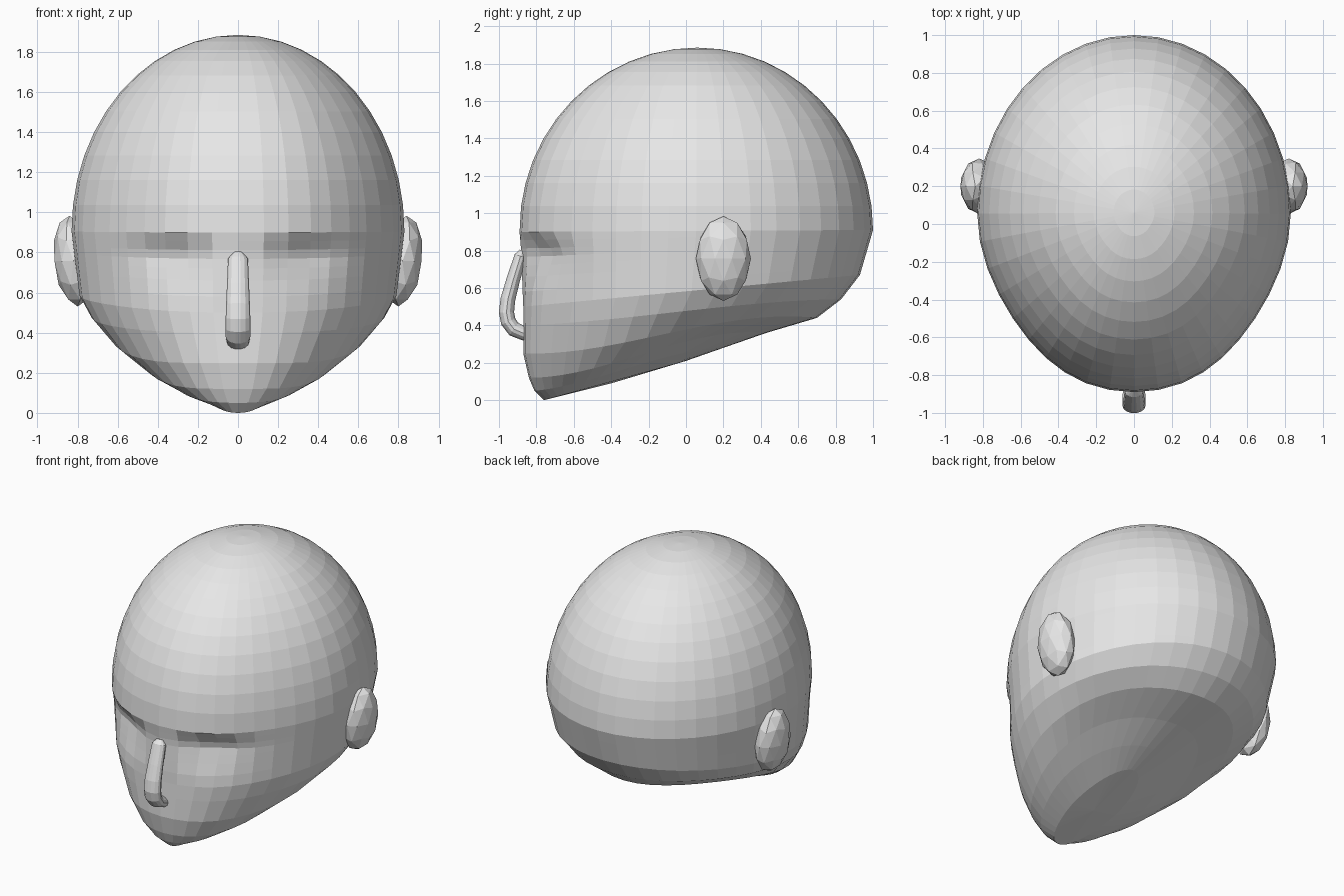
import bpy, bmesh, math
from mathutils import Vector

cube = bpy.data.objects.get("Cube")
if cube:
    bpy.data.objects.remove(cube, do_unlink=True)

clay = bpy.data.materials.new("grey_clay")
clay.diffuse_color = (0.8, 0.8, 0.8, 1)
clay.use_nodes = True
clay.node_tree.nodes["Principled BSDF"].inputs["Base Color"].default_value = (0.8, 0.8, 0.8, 1)


def add_object(name, bm):
    """Turn a bmesh into a flat-shaded object in the scene."""
    bmesh.ops.recalc_face_normals(bm, faces=bm.faces)
    mesh = bpy.data.meshes.new(name)
    bm.to_mesh(mesh)
    bm.free()
    mesh.materials.append(clay)
    obj = bpy.data.objects.new(name, mesh)
    bpy.context.scene.collection.objects.link(obj)
    return obj


def skin(bm, rows):
    """Join neighbouring rings of vertices with quads."""
    for low, high in zip(rows, rows[1:]):
        for i in range(len(low)):
            j = (i + 1) % len(low)
            bm.faces.new((low[i], low[j], high[j], high[i]))


def eye_dent(x, z):
    """Depth of the eye socket: sharp under the brow, fading into the cheek."""
    if z >= 0.895 or z < 0.55:
        return 0
    across = math.exp(-((abs(x) - 0.33) / 0.19) ** 2)
    down = (0.9 - z) / 0.11 if z > 0.79 else (z - 0.55) / 0.24
    return 0.08 * across * min(1, down)


def loft(name, rings, bottom, top, sides):
    """Skin egg-shaped rings, each tilted from its front point to its back point."""
    bm = bmesh.new()
    rows = []
    for y_front, z_front, y_back, z_back, half_width, lift in rings:
        row = []
        for i in range(sides):
            a = math.tau * i / sides
            t = (1 - math.cos(a)) / 2
            front = max(0, math.cos(a)) ** 2
            # Narrow the temples a little, lift the jaw's back corners
            x = half_width * math.sin(a) * (1 - 0.2 * front * (1 - front))
            y = y_front + (y_back - y_front) * t
            z = z_front + (z_back - z_front) * t + lift * (t - 0.4) * math.sin(a) ** 2
            if front > 0.1:
                y += eye_dent(x, z)
            row.append(bm.verts.new((x, y, z)))
        rows.append(row)
    skin(bm, rows)
    for row, tip in ((rows[0], bottom), (rows[-1], top)):
        v = bm.verts.new(tip)
        for i in range(sides):
            bm.faces.new((row[i], row[(i + 1) % sides], v))
    return add_object(name, bm)


# Head: jaw rings tilt up towards the back, skull rings lie level
jaw = [
    (-0.76, 0.0, 0.0, 0.21, 0.16, 0),
    (-0.81, 0.05, 0.2, 0.28, 0.33, 0.08),
    (-0.84, 0.12, 0.43, 0.36, 0.47, 0.15),
    (-0.87, 0.25, 0.7, 0.44, 0.62, 0.15),
    (-0.87, 0.4, 0.83, 0.54, 0.73, 0.05),
    (-0.87, 0.5, 0.93, 0.67, 0.79, 0),
]
face = [(-0.87 - 0.02 * t, 0.5 + 0.4 * t, 0.93 + 0.07 * t, 0.67 + 0.24 * t, 0.79 + 0.04 * t, 0)
        for t in (0.2, 0.4, 0.55, 0.67, 0.78, 0.89, 1)]
skull = []
for n in range(1, 12):
    angle = math.radians(90 * n / 12)
    reach, z = math.cos(angle), 0.91 + 0.975 * math.sin(angle)
    skull.append((0.06 - 0.95 * reach, z, 0.06 + 0.94 * reach, z, 0.83 * reach, 0))
loft("head", jaw + face + skull, (0, -0.4, 0.09), (0, 0.06, 1.885), 40)

# Nose: a bent, rounded tube swept down the middle of the face
path = [(-0.875, 0.8, 0.02), (-0.885, 0.77, 0.045), (-0.925, 0.64, 0.05), (-0.952, 0.54, 0.054),
        (-0.96, 0.47, 0.056), (-0.95, 0.42, 0.056), (-0.92, 0.38, 0.056), (-0.85, 0.35, 0.05)]
bm = bmesh.new()
rows = []
for n, (y, z, radius) in enumerate(path):
    before, after = path[max(n - 1, 0)], path[min(n + 1, len(path) - 1)]
    along = Vector((0, after[0] - before[0], after[1] - before[1])).normalized()
    out = along.cross(Vector((1, 0, 0)))
    rows.append([bm.verts.new(Vector((0, y, z)) + Vector((radius * 1.1 * math.cos(a), 0, 0))
                              + out * radius * 0.75 * math.sin(a))
                 for a in (math.tau * i / 14 for i in range(14))])
skin(bm, rows)
bm.faces.new(rows[0])
bm.faces.new(rows[-1])
add_object("nose", bm)

# Ears: faceted ovals leaning outwards at the top
for side, name in ((1, "left_ear"), (-1, "right_ear")):
    bm = bmesh.new()
    bmesh.ops.create_icosphere(bm, subdivisions=2, radius=1)
    for v in bm.verts:
        x, y, z = v.co
        v.co = (side * (0.82 + 0.1 * x + 0.02 * z), 0.2 + 0.147 * y, 0.757 + 0.226 * z)
    add_object(name, bm)
